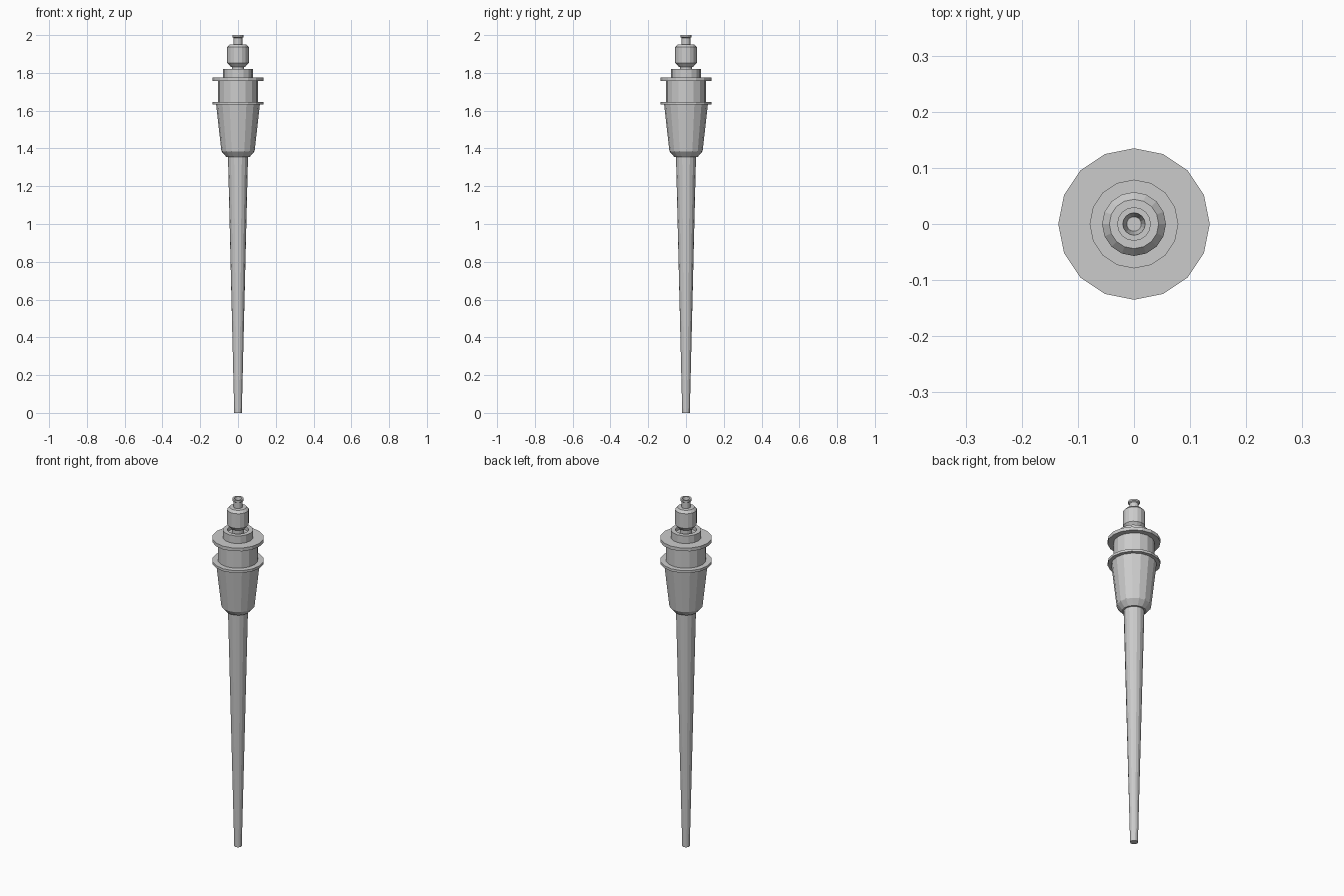
import bpy, bmesh, math

if "Cube" in bpy.data.objects:
    bpy.data.objects.remove(bpy.data.objects["Cube"])

SIDES = 16


def lathe(name, profile):
    """Revolve (radius, z) points around z and cap both ends, flat shaded."""
    bm = bmesh.new()
    rings = []
    for r, z in profile:
        rings.append([bm.verts.new((r * math.cos(2 * math.pi * i / SIDES),
                                    r * math.sin(2 * math.pi * i / SIDES), z))
                      for i in range(SIDES)])
    for a, b in zip(rings, rings[1:]):
        for i in range(SIDES):
            j = (i + 1) % SIDES
            bm.faces.new((a[i], a[j], b[j], b[i]))
    bm.faces.new(rings[0][::-1])
    bm.faces.new(rings[-1])
    bmesh.ops.recalc_face_normals(bm, faces=bm.faces)
    mesh = bpy.data.meshes.new(name)
    bm.to_mesh(mesh)
    bm.free()
    obj = bpy.data.objects.new(name, mesh)
    bpy.context.collection.objects.link(obj)
    return obj


# Long tapered handle
lathe("shaft", [(0.02, 0), (0.053, 1.36)])

# Flared holder with chamfered base
lathe("holder_cup", [(0.062, 1.355), (0.088, 1.385), (0.116, 1.635)])

# Twin flanges with the drum between them
for label, z0, z1 in (("lower", 1.632, 1.646), ("upper", 1.757, 1.776)):
    lathe(label + "_flange", [(0.135, z0), (0.135, z1)])
lathe("drum", [(0.105, 1.64), (0.105, 1.765)])

# Collar with a shallow recess around the neck
lathe("collar", [(0.079, 1.77), (0.079, 1.82), (0.055, 1.82), (0.055, 1.80)])
lathe("neck", [(0.032, 1.79), (0.032, 1.84)])

# Chamfered fuel bulb
lathe("bulb", [(0.038, 1.832), (0.057, 1.853), (0.057, 1.937), (0.044, 1.951)])

# Hollow burner tip with a small rim
lathe("burner_tip", [(0.023, 1.945), (0.023, 1.985), (0.03, 1.99), (0.03, 2.0),
                     (0.02, 2.0), (0.013, 1.965)])
